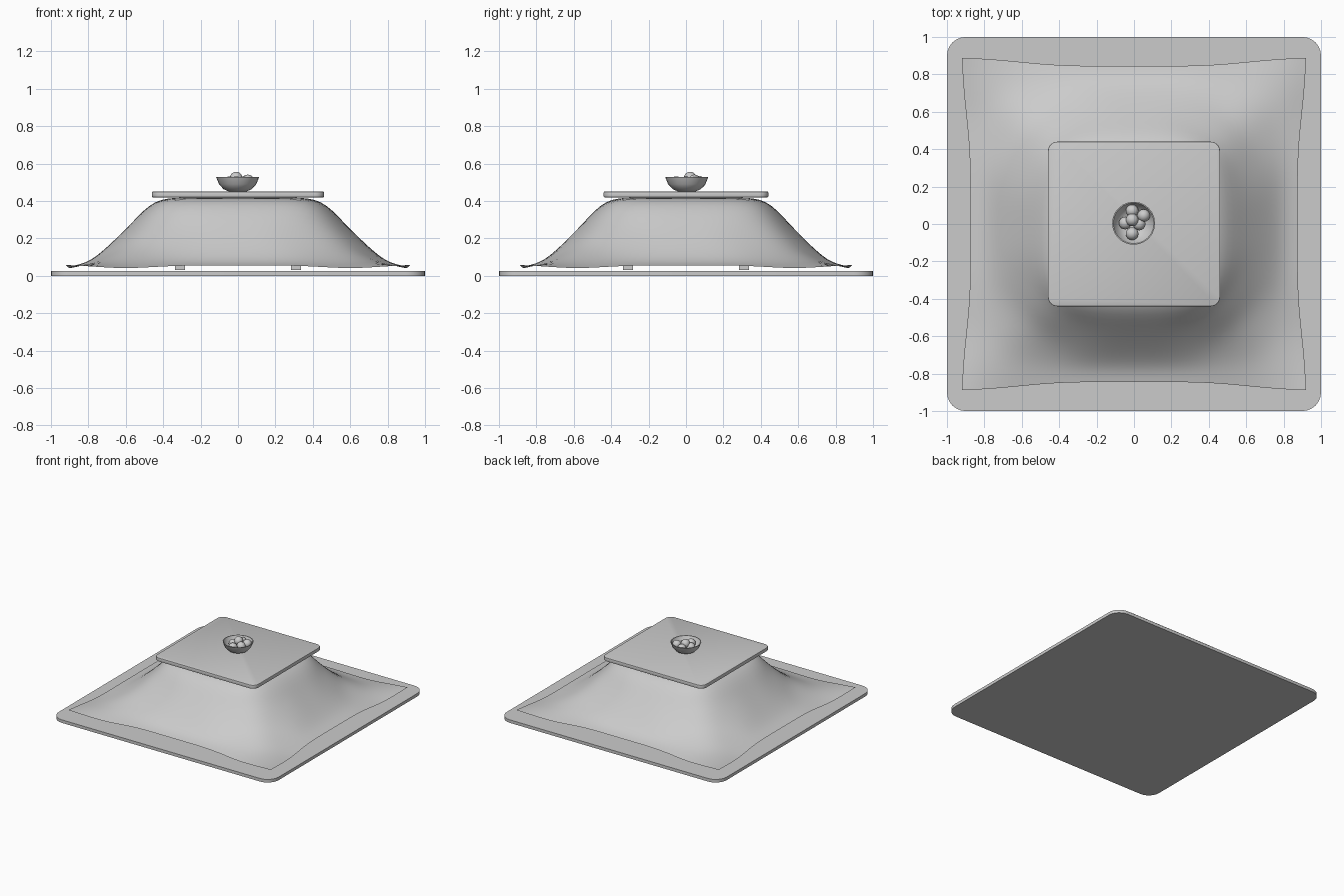
import bpy
import bmesh
import math
from mathutils import Vector

cube = bpy.data.objects.get("Cube")
if cube:
    bpy.data.objects.remove(cube, do_unlink=True)

grey = bpy.data.materials.new("light grey")
grey.use_nodes = True
colour = (0.6, 0.6, 0.6, 1)
grey.diffuse_color = colour
grey.node_tree.nodes["Principled BSDF"].inputs["Base Color"].default_value = colour


def add_object(name, bm, smooth=None):
    mesh = bpy.data.meshes.new(name)
    bm.to_mesh(mesh)
    bm.free()
    mesh.materials.append(grey)
    obj = bpy.data.objects.new(name, mesh)
    bpy.context.collection.objects.link(obj)
    if smooth:
        bpy.ops.object.select_all(action="DESELECT")
        obj.select_set(True)
        bpy.context.view_layer.objects.active = obj
        bpy.ops.object.shade_smooth_by_angle(angle=math.radians(smooth))
    return obj


def box(name, size, centre, radius=0.0, edge=0.0):
    """Box with rounded vertical corners and an optional softened rim."""
    bm = bmesh.new()
    bmesh.ops.create_cube(bm, size=1)
    bmesh.ops.scale(bm, vec=size, verts=bm.verts)
    bmesh.ops.translate(bm, vec=centre, verts=bm.verts)
    if radius:
        upright = [e for e in bm.edges
                   if abs(e.verts[0].co.z - e.verts[1].co.z) > 0.001]
        bmesh.ops.bevel(bm, geom=upright, offset=radius, segments=6,
                        profile=0.5, affect="EDGES")
    if edge:
        rim = [e for e in bm.edges
               if abs(e.verts[0].co.z - e.verts[1].co.z) < 0.001]
        bmesh.ops.bevel(bm, geom=rim, offset=edge, segments=2,
                        profile=0.5, affect="EDGES")
    return add_object(name, bm, 35 if radius else None)


# Rug, table top and legs
box("rug", (2, 2, 0.025), (0, 0, 0.0125), 0.1)
box("table_top", (0.92, 0.88, 0.03), (0, 0, 0.435), 0.05, 0.004)
for x_name, x in (("right", -0.31), ("left", 0.31)):
    for y_name, y in (("front", -0.31), ("back", 0.31)):
        box(f"{y_name}_{x_name}_leg", (0.055, 0.055, 0.385), (x, y, 0.2225))

# Blanket: square rings, each a blend of a mid-side and a corner profile
side = [(0, 0.42), (0.3, 0.42), (0.45, 0.412), (0.56, 0.29), (0.68, 0.17),
        (0.79, 0.075), (0.875, 0.055)]
corner = [(0, 0.42), (0.3, 0.42), (0.41, 0.405), (0.49, 0.27), (0.6, 0.14),
          (0.75, 0.065), (0.92, 0.058)]
n = len(side) - 1
bm = bmesh.new()
grid = {}
for i in range(-n, n + 1):
    for j in range(-n, n + 1):
        k = max(abs(i), abs(j))
        s = min(abs(i), abs(j)) / k if k else 0
        t = max(0, (s - 0.33) / 0.67)
        w = t * t * (3 - 2 * t)
        mid, end = Vector(side[k]), Vector(corner[k])
        d, z = mid.lerp(end, w)
        if k == n:
            z -= 0.018 * math.sin(math.pi * w)
        along = s * end.x
        x = math.copysign(d if abs(i) == k else along, i)
        y = math.copysign(d if abs(j) == k else along, j)
        grid[i, j] = bm.verts.new((x, y * 0.966, z))
for i in range(-n, n):
    for j in range(-n, n):
        bm.faces.new((grid[i, j], grid[i + 1, j],
                      grid[i + 1, j + 1], grid[i, j + 1]))
blanket = add_object("blanket", bm, 180)
subdivision = blanket.modifiers.new("soft folds", "SUBSURF")
subdivision.levels = subdivision.render_levels = 2
subdivision.boundary_smooth = "PRESERVE_CORNERS"

# Bowl: spun outer and inner wall
outline = [(0, 0.45), (0.045, 0.45), (0.075, 0.463), (0.1, 0.49), (0.115, 0.528),
           (0.109, 0.528), (0.094, 0.493), (0.07, 0.468), (0.04, 0.457), (0, 0.457)]
bm = bmesh.new()
points = [bm.verts.new((r, 0, z)) for r, z in outline]
edges = [bm.edges.new(pair) for pair in zip(points, points[1:])]
bmesh.ops.spin(bm, geom=points + edges, cent=(0, 0, 0), axis=(0, 0, 1),
               angle=math.tau, steps=24)
bmesh.ops.remove_doubles(bm, verts=bm.verts, dist=0.0005)
bmesh.ops.recalc_face_normals(bm, faces=bm.faces)
add_object("bowl", bm, 35).location = (-0.002, 0.004, 0)

# Fruit piled in the bowl
fruits = [(-0.01, 0.07, 0.5), (0.052, 0.045, 0.507), (-0.047, 0.005, 0.497),
          (0.028, 0, 0.497), (-0.01, -0.052, 0.498), (-0.01, 0.022, 0.522)]
for number, place in enumerate(fruits, 1):
    bm = bmesh.new()
    bmesh.ops.create_uvsphere(bm, u_segments=16, v_segments=10, radius=0.034)
    add_object(f"fruit_{number}", bm, 40).location = place
